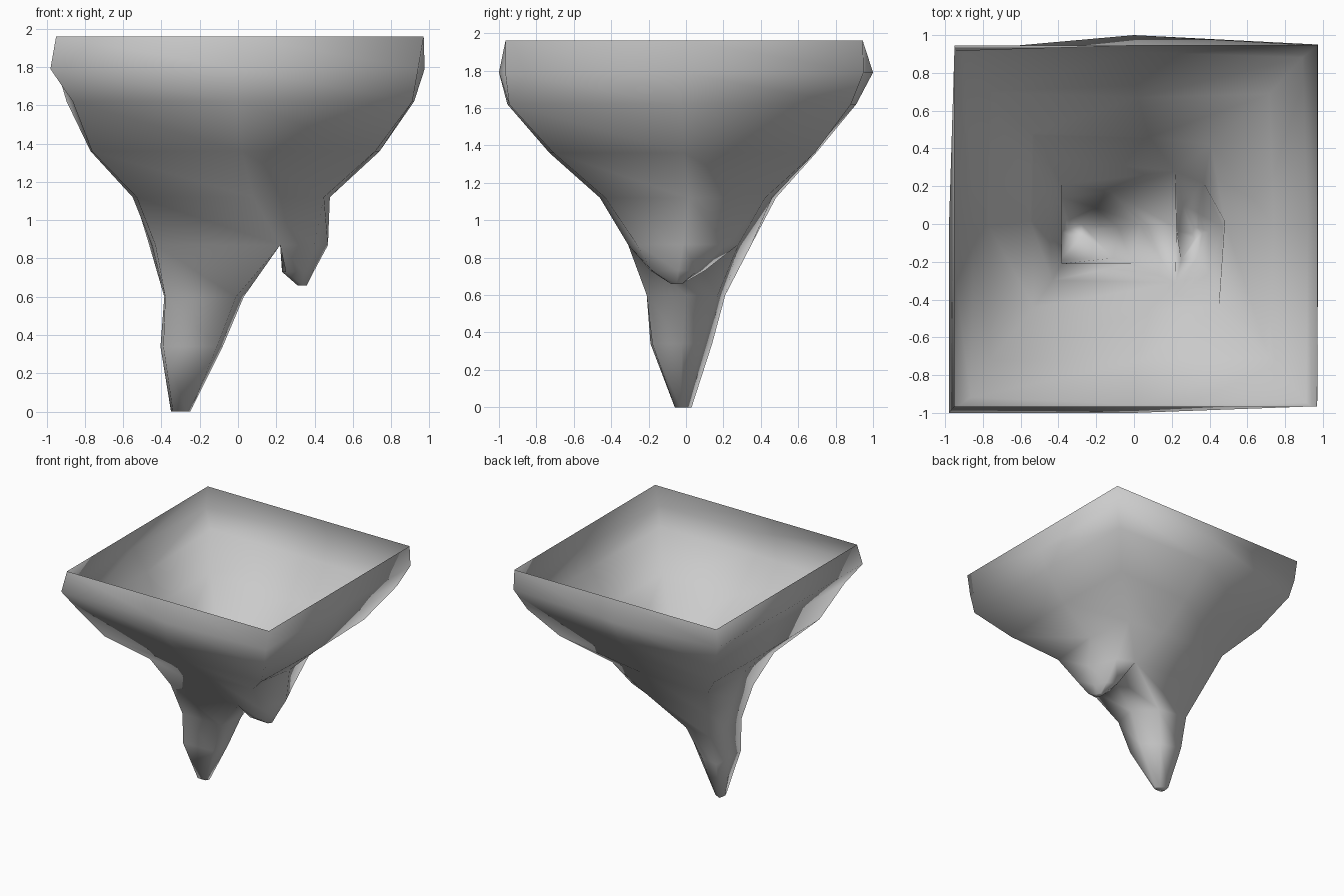
import bpy, bmesh
from mathutils import Vector

if "Cube" in bpy.data.objects:
    bpy.data.objects.remove(bpy.data.objects["Cube"])

bm = bmesh.new()


def verts(points):
    return [bm.verts.new(p) for p in points]


def bridge(a, b):
    n = len(a)
    for i in range(n):
        j = (i + 1) % n
        bm.faces.new((a[i], b[i], b[j], a[j]))


def square_ring(z, x0, x1, y0, y1, xm, pull=(1, 1, 1, 1), bulge=0.0, dent=0.0):
    """Eight points: FL, F, FR, R, BR, B, BL, L; pull scales corners FL, FR, BR, BL."""
    cx, cy = (x0 + x1) / 2, (y0 + y1) / 2

    def corner(x, y, c):
        return (cx + (x - cx) * c, cy + (y - cy) * c, z)
    return verts([corner(x0, y0, pull[0]), (xm, y0, z), corner(x1, y0, pull[1]), (x1, cy, z),
                  corner(x1, y1, pull[2]), (xm, y1 + bulge, z), corner(x0, y1, pull[3]),
                  (x0 + dent, cy, z)])


# Open square rim tapering down to the fork
rings = [square_ring(*r) for r in (
    (1.96, -0.95, 0.97, -0.965, 0.945, 0.00),
    (1.79, -0.98, 0.975, -1.0, 0.95, 0.00, (1.0, 0.965, 1.0, 0.965), 0.05),
    (1.62, -0.90, 0.92, -0.955, 0.91, 0.00, (0.96, 0.99, 0.97, 0.995), 0.0, 0.05),
    (1.36, -0.77, 0.74, -0.73, 0.71, 0.02, (0.99, 0.97, 0.97, 0.98), -0.04),
    (1.12, -0.55, 0.48, -0.46, 0.49, 0.08, (0.96, 0.94, 0.86, 0.98), -0.03),
    (0.87, -0.45, 0.47, -0.31, 0.28, 0.22, (0.96, 0.84, 0.78, 1.03)),
)]
for a, b in zip(rings, rings[1:]):
    bridge(a, b)

FL, F, FR, R, BR, B, BL, L = rings[-1]
BL.co.y = 0.35
C = bm.verts.new((0.225, -0.02, 0.88))


def spike(loop, levels):
    """Continue a six-sided loop through lower levels and close the tip."""
    for z, pts in levels:
        nxt = verts([(x, y, z) for x, y in pts])
        bridge(loop, nxt)
        loop = nxt
    bm.faces.new(loop)


# Long left spike
spike([FL, F, C, B, BL, L], [
    (0.60, [(-0.38, -0.21), (-0.01, -0.21), (0.03, 0.0), (-0.12, 0.17), (-0.38, 0.21), (-0.385, 0.0)]),
    (0.34, [(-0.39, -0.19), (-0.11, -0.18), (-0.08, -0.02), (-0.21, 0.09), (-0.385, 0.14), (-0.405, -0.03)]),
    (0.00, [(-0.34, -0.06), (-0.27, -0.06), (-0.25, -0.03), (-0.28, 0.0), (-0.34, 0.03), (-0.35, -0.03)]),
])
# Short right spike
spike([C, F, FR, R, BR, B], [
    (0.73, [(0.23, -0.04), (0.25, -0.19), (0.34, -0.18), (0.395, -0.04), (0.34, 0.06), (0.26, 0.10)]),
    (0.66, [(0.31, -0.05), (0.32, -0.08), (0.34, -0.08), (0.36, -0.05), (0.34, -0.02), (0.32, -0.02)]),
])

bmesh.ops.recalc_face_normals(bm, faces=bm.faces)
# Keep the outside facing outwards on this open shell
rim_face = next(f for f in rings[0][0].link_faces)
m = rim_face.calc_center_median()
if rim_face.normal.dot(Vector((m.x, m.y, 0))) < 0:
    bmesh.ops.reverse_faces(bm, faces=bm.faces)

mesh = bpy.data.meshes.new("hanging_rock_shell")
bm.to_mesh(mesh)
bm.free()
mesh.polygons.foreach_set("use_smooth", [True] * len(mesh.polygons))
rock = bpy.data.objects.new("hanging_rock_shell", mesh)
bpy.context.collection.objects.link(rock)
